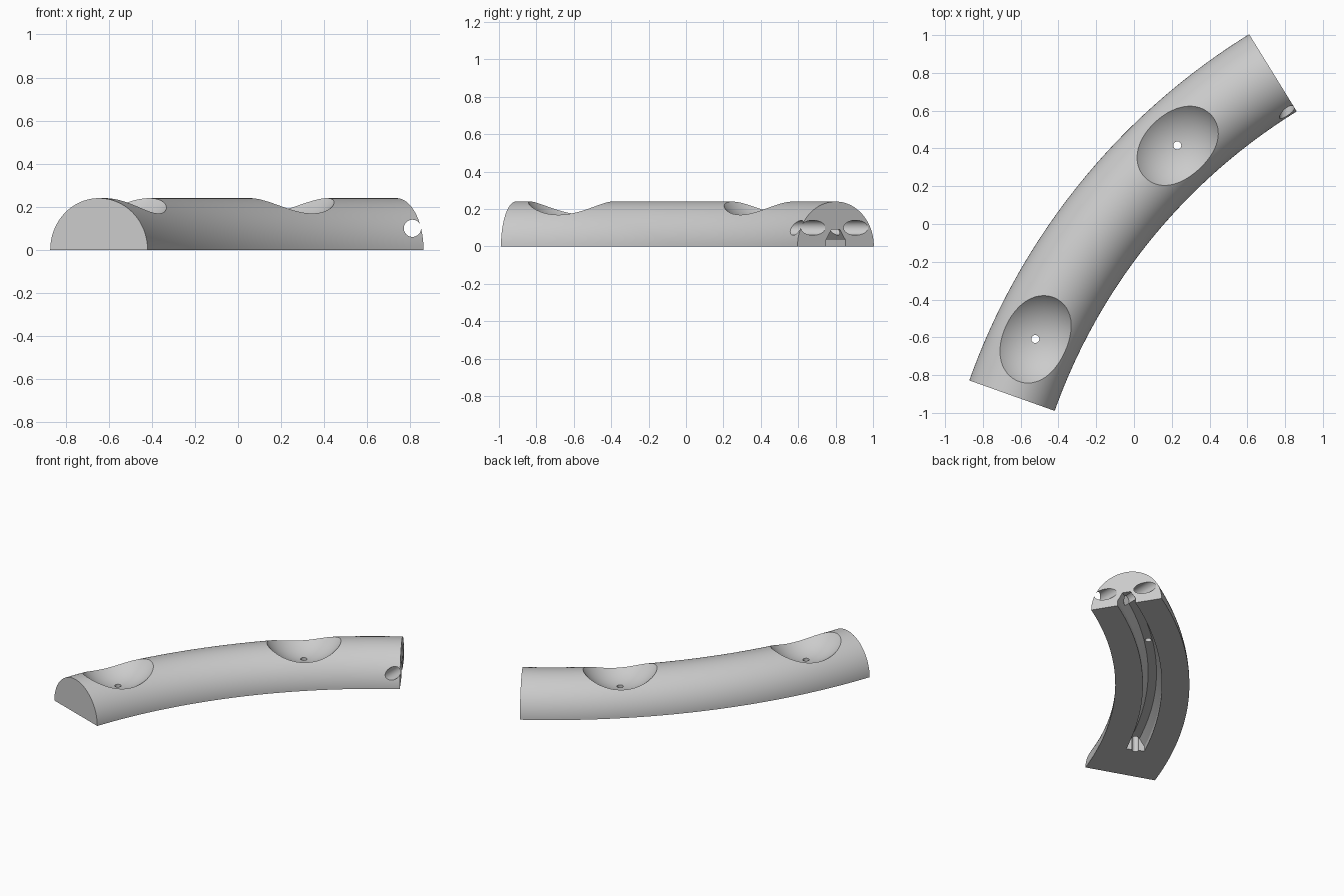
import bpy, bmesh
from math import radians, sin, cos, pi
from mathutils import Vector, Matrix

if "Cube" in bpy.data.objects:
    bpy.data.objects.remove(bpy.data.objects["Cube"])

CENTRE = Vector((2.478, -2.021, 0))   # centre of the bend
BEND = 3.316                          # bend radius of the centre line
ROUND = 0.24                          # radius of the half-round section
END_A, END_B = radians(160.4), radians(121.7)
DIMPLES = [radians(132.7), radians(154.8)]

grey = bpy.data.materials.new("plain grey")
grey.use_nodes = True
grey.diffuse_color = (0.6, 0.6, 0.6, 1)
grey.node_tree.nodes["Principled BSDF"].inputs["Base Color"].default_value = (0.6, 0.6, 0.6, 1)


def on_bend(angle, offset=0, z=0):
    r = BEND + offset
    return CENTRE + Vector((r * cos(angle), r * sin(angle), z))


def finish(name, bm):
    bmesh.ops.recalc_face_normals(bm, faces=bm.faces)
    mesh = bpy.data.meshes.new(name)
    bm.to_mesh(mesh)
    bm.free()
    mesh.materials.append(grey)
    obj = bpy.data.objects.new(name, mesh)
    bpy.context.collection.objects.link(obj)
    return obj


def sweep(name, profile, start, end, steps):
    """Closed (offset, z) profile swept along the bend."""
    bm = bmesh.new()
    rings = []
    for i in range(steps + 1):
        a = start + (end - start) * i / steps
        rings.append([bm.verts.new(on_bend(a, o, z)) for o, z in profile])
    n = len(profile)
    for r0, r1 in zip(rings, rings[1:]):
        for j in range(n):
            k = (j + 1) % n
            bm.faces.new((r0[j], r0[k], r1[k], r1[j]))
    bm.faces.new(rings[0])
    bm.faces.new(rings[-1])
    return finish(name, bm)


def rod(name, start, end, radius):
    axis = end - start
    m = Matrix.Translation((start + end) / 2) @ axis.to_track_quat("Z", "Y").to_matrix().to_4x4()
    bm = bmesh.new()
    bmesh.ops.create_cone(bm, cap_ends=True, segments=40, radius1=radius,
                          radius2=radius, depth=axis.length, matrix=m)
    return finish(name, bm)


def ball(name, centre, radius):
    bm = bmesh.new()
    bmesh.ops.create_uvsphere(bm, u_segments=72, v_segments=48, radius=radius,
                              matrix=Matrix.Translation(centre))
    return finish(name, bm)


# Curved half-round bar
half_round = [(ROUND * cos(pi * i / 48), ROUND * sin(pi * i / 48)) for i in range(49)]
bar = sweep("curved_bar", half_round, END_A, END_B, 48)

# Channel under the bar, open at one end and closed at the far dimple
right_side = [(0.061, -0.05), (0.061, 0.035), (0.027, 0.09)]
channel = right_side + [(-o, z) for o, z in reversed(right_side)]
cutters = [sweep("channel_cutter", channel, DIMPLES[1], END_B - 0.02, 36)]

# Round dimples, each with a small hole down to the channel
for a in DIMPLES:
    cutters.append(ball("dimple_cutter", on_bend(a, 0, 0.41), 0.295))
    cutters.append(rod("drain_cutter", on_bend(a, 0, -0.05), on_bend(a, 0, 0.3), 0.021))

# Slanted holes in the open end: one passes out of the side, one is blind
cutters.append(rod("side_hole_cutter", Vector((0.81, 0.4, 0.1)), Vector((0.81, 0.9, 0.1)), 0.04))
cutters.append(rod("blind_hole_cutter", Vector((0.669, 0.7, 0.1)), Vector((0.669, 1.1, 0.1)), 0.04))

bpy.ops.object.select_all(action="DESELECT")
bar.select_set(True)
bpy.context.view_layer.objects.active = bar
for c in cutters:
    mod = bar.modifiers.new(c.name, "BOOLEAN")
    mod.operation, mod.solver, mod.object = "DIFFERENCE", "EXACT", c
    bpy.ops.object.modifier_apply(modifier=mod.name)
    bpy.data.objects.remove(c)

bpy.ops.object.shade_smooth_by_angle(angle=radians(25))
